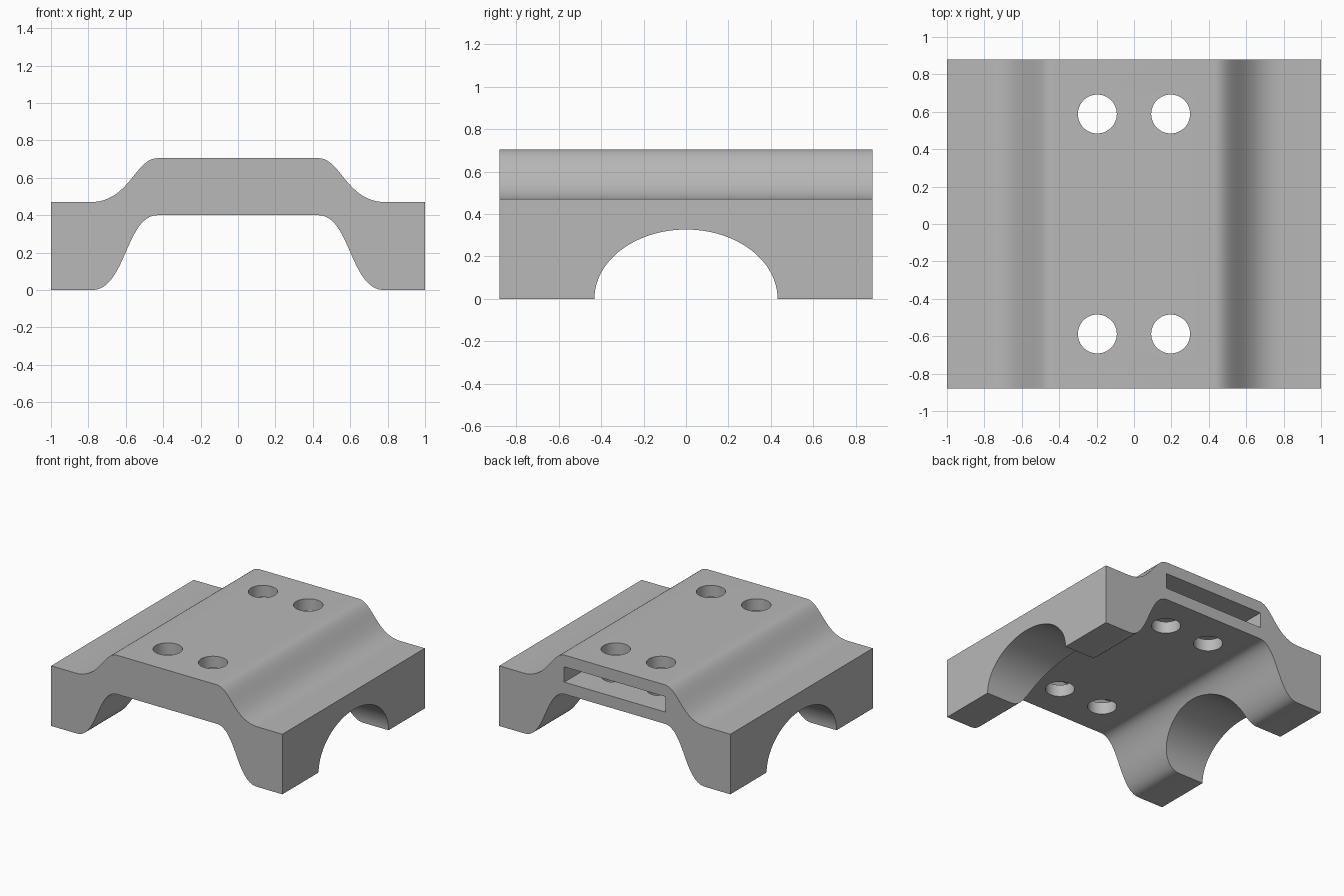
import bpy, bmesh, math
from mathutils import Vector, Matrix
from mathutils.geometry import interpolate_bezier

cube = bpy.data.objects.get("Cube")
if cube:
    bpy.data.objects.remove(cube, do_unlink=True)

HALF_DEPTH = 0.88

grey = bpy.data.materials.new("plain_grey")
grey.use_nodes = True
colour = (0.48, 0.48, 0.48, 1)
grey.diffuse_color = colour
grey.node_tree.nodes["Principled BSDF"].inputs["Base Color"].default_value = colour


def make_object(name, bm):
    bmesh.ops.recalc_face_normals(bm, faces=bm.faces)
    mesh = bpy.data.meshes.new(name)
    bm.to_mesh(mesh)
    bm.free()
    mesh.materials.append(grey)
    obj = bpy.data.objects.new(name, mesh)
    bpy.context.collection.objects.link(obj)
    return obj


def s_curve(top, bottom, handle_top, handle_bottom):
    points = interpolate_bezier(Vector((top[0], top[1], 0)), Vector((handle_top, top[1], 0)),
                                Vector((handle_bottom, bottom[1], 0)),
                                Vector((bottom[0], bottom[1], 0)), 24)
    return [(p.x, p.y) for p in points]


# Bridge body: one half profile, mirrored and extruded along y
outer = s_curve((0.43, 0.705), (0.79, 0.47), 0.55, 0.58)
inner = s_curve((0.43, 0.4), (0.78, 0), 0.6, 0.6)
half = outer + [(1, 0.47), (1, 0)] + inner[::-1]
profile = half + [(-x, z) for x, z in reversed(half)]
bm = bmesh.new()
face = bm.faces.new([bm.verts.new((x, -HALF_DEPTH, z)) for x, z in profile])
extruded = bmesh.ops.extrude_face_region(bm, geom=[face])["geom"]
bmesh.ops.translate(bm, verts=[v for v in extruded if isinstance(v, bmesh.types.BMVert)],
                    vec=(0, 2 * HALF_DEPTH, 0))
body = make_object("bridge_mount", bm)


def cut(cutter):
    cutter.hide_render = True
    mod = body.modifiers.new(cutter.name, 'BOOLEAN')
    mod.operation = 'DIFFERENCE'
    mod.solver = 'EXACT'
    mod.object = cutter
    bpy.ops.object.select_all(action='DESELECT')
    bpy.context.view_layer.objects.active = body
    body.select_set(True)
    bpy.ops.object.modifier_apply(modifier=mod.name)
    bpy.data.objects.remove(cutter, do_unlink=True)


def cylinder(name, centre, radius, length, along_x=False, stretch=1, sides=64):
    bm = bmesh.new()
    bmesh.ops.create_cone(bm, cap_ends=True, segments=sides, radius1=radius,
                          radius2=radius, depth=length)
    if along_x:
        bm.transform(Matrix.Rotation(math.pi / 2, 4, 'Y'))
    bm.transform(Matrix.Translation(centre) @ Matrix.Diagonal((1, 1, stretch, 1)))
    return make_object(name, bm)


# Elliptical arch through both legs
cut(cylinder("arch_cutter", (0, 0, 0), 0.432, 3, True, 0.327 / 0.432, 96))

# Flat pocket opening at the back
bm = bmesh.new()
bmesh.ops.create_cube(bm, size=1)
bm.transform(Matrix.Translation((0, 0.1, 0.553)) @ Matrix.Diagonal((0.874, 1.76, 0.12, 1)))
cut(make_object("pocket_cutter", bm))

# Vertical through holes and blind side holes
for sx in (-1, 1):
    for sy in (-1, 1):
        cut(cylinder("plate_hole_cutter", (sx * 0.196, sy * 0.588, 0.5), 0.104, 1))
        cut(cylinder("side_hole_cutter", (sx * 1.0, sy * 0.605, 0.197), 0.075, 0.4, True))

bpy.ops.object.shade_smooth_by_angle(angle=math.radians(30))
